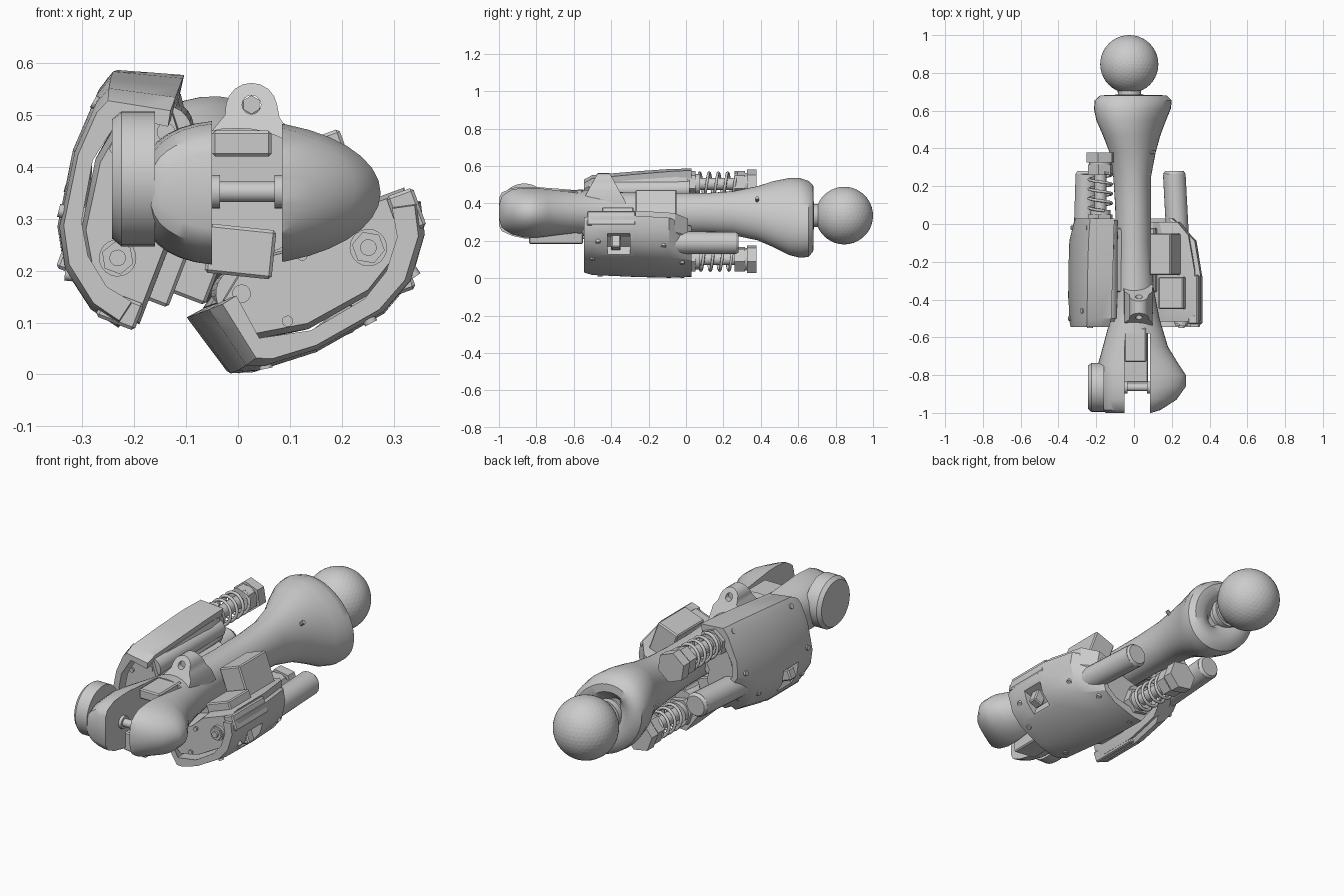
import bpy, bmesh, math
from mathutils import Matrix, Vector

if "Cube" in bpy.data.objects:
    bpy.data.objects.remove(bpy.data.objects["Cube"])

I = Matrix.Identity(4)


def finish(name, bm, m=I, angle=35):
    bmesh.ops.recalc_face_normals(bm, faces=bm.faces[:])
    bm.transform(m)
    me = bpy.data.meshes.new(name)
    bm.to_mesh(me)
    bm.free()
    ob = bpy.data.objects.new(name, me)
    bpy.context.collection.objects.link(ob)
    smooth(ob, angle)
    return ob


def smooth(ob, angle=35):
    bpy.ops.object.select_all(action='DESELECT')
    ob.select_set(True)
    bpy.context.view_layer.objects.active = ob
    bpy.ops.object.shade_smooth_by_angle(angle=math.radians(angle))


def loft(name, rings, m=I, angle=35):
    bm = bmesh.new()
    vs = [[bm.verts.new(p) for p in r] for r in rings]
    n = len(rings[0])
    for a, b in zip(vs, vs[1:]):
        for i in range(n):
            bm.faces.new((a[i], a[(i + 1) % n], b[(i + 1) % n], b[i]))
    bm.faces.new(vs[0])
    bm.faces.new(vs[-1])
    return finish(name, bm, m, angle)


def box(name, x, y, z, m=I, bevel=0.006):
    bm = bmesh.new()
    bmesh.ops.create_cube(bm, size=1)
    for v in bm.verts:
        v.co = [(r[0] + r[1]) / 2 + c * (r[1] - r[0]) for r, c in zip((x, y, z), v.co)]
    if bevel:
        bmesh.ops.bevel(bm, geom=bm.edges[:], offset=bevel, segments=1, affect='EDGES')
    return finish(name, bm, m, 10)


def rod(name, a, b, r, m=I, n=24, r2=None):
    a, b = Vector(a), Vector(b)
    bm = bmesh.new()
    bmesh.ops.create_cone(bm, cap_ends=True, segments=n, radius1=r,
                          radius2=r if r2 is None else r2, depth=(b - a).length)
    q = (b - a).to_track_quat('Z', 'Y').to_matrix().to_4x4()
    return finish(name, bm, m @ Matrix.Translation((a + b) / 2) @ q)


def cut(ob, cutter, angle=35):
    mod = ob.modifiers.new('cut', 'BOOLEAN')
    mod.operation, mod.solver, mod.object = 'DIFFERENCE', 'EXACT', cutter
    bpy.context.view_layer.objects.active = ob
    bpy.ops.object.modifier_apply(modifier=mod.name)
    bpy.data.objects.remove(cutter)
    smooth(ob, angle)


# Ball joint and neck
bm = bmesh.new()
bmesh.ops.create_icosphere(bm, subdivisions=4, radius=0.154)
finish('shoulder_ball', bm, Matrix.Translation((-0.025, 0.846, 0.335)), 2)
rod('ball_neck', (-0.02, 0.6, 0.335), (-0.025, 0.72, 0.335), 0.062)
rod('neck_collar', (-0.025, 0.655, 0.335), (-0.025, 0.685, 0.335), 0.075)


# Bone-shaped arm: rows of y, left, right, bottom, top, squareness of the left side
def section(y, xl, xr, zb, zt, nl, n=36):
    pts = []
    skew = 0.05 * min(1, max(0, (y - 0.3) / 0.2))
    for i in range(n):
        t = 2 * math.pi * i / n
        c, s = math.cos(t), math.sin(t)
        e = 2 / nl if c < 0 else 1
        c2, s2 = math.copysign(abs(c) ** e, c), math.copysign(abs(s) ** e, s)
        pts.append((c2 * (xr if c > 0 else -xl), y, (zb + zt) / 2 + s2 * (zt - zb) / 2 - skew * c))
    return pts


ROWS = [(-1.0, -0.15, 0.09, .28, .43, 2.6), (-0.985, -0.17, 0.14, .25, .46, 2.6),
        (-0.93, -0.18, 0.225, .225, .485, 2.6), (-0.86, -0.185, 0.275, .21, .49, 2.6),
        (-0.80, -0.19, 0.275, .21, .49, 2.6), (-0.74, -0.19, 0.235, .215, .485, 2.5),
        (-0.65, -0.165, 0.18, .22, .48, 2.4), (-0.5, -0.125, 0.135, .23, .47, 2.2),
        (-0.35, -0.095, 0.105, .235, .46, 2), (-0.1, -0.095, 0.09, .24, .455, 2),
        (0.1, -0.1, 0.09, .24, .455, 2), (0.25, -0.11, 0.09, .23, .465, 2),
        (0.38, -0.13, 0.115, .205, .49, 2), (0.47, -0.165, 0.14, .17, .515, 2),
        (0.55, -0.2, 0.17, .13, .53, 2), (0.61, -0.212, 0.195, .115, .53, 2),
        (0.655, -0.208, 0.2, .12, .515, 2), (0.68, -0.18, 0.175, .15, .49, 2),
        (0.683, -0.14, 0.13, .2, .45, 2), (0.66, -0.1, 0.08, .25, .42, 2),
        (0.63, -0.07, 0.05, .28, .39, 2)]
bone = loft('arm_bone', [section(*r) for r in ROWS], angle=40)
cut(bone, box('slot_cutter', (-0.05, 0.085), (-1.1, -0.58), (0, 0.7), bevel=0), 40)
for x, y, z in [(0.12, 0.38, 0.43), (-0.12, 0.38, 0.43)]:
    rod('bone_screw', (x * .7, y, z - .02), (x * .9, y, z), 0.01, n=10)

# Elbow fork: round cap, axle and slot blocks
rod('elbow_cap', (-0.16, -0.865, 0.377), (-0.225, -0.865, 0.377), 0.13, n=32)
rod('elbow_cap_rim', (-0.225, -0.865, 0.377), (-0.243, -0.865, 0.377), 0.13, n=32, r2=0.115)
rod('elbow_axle', (-0.1, -0.865, 0.352), (0.12, -0.865, 0.352), 0.02)
for x in (-0.05, 0.07):
    rod('axle_collar', (x, -0.865, 0.352), (x + 0.015, -0.865, 0.352), 0.032)
tilt = Matrix.Translation((0, -0.7, 0.24)) @ Matrix.Rotation(math.radians(6), 4, 'Y')
box('slot_block', (-0.06, 0.07), (-0.14, 0.15), (-0.05, 0.045), tilt)
box('slot_upper_block', (-0.05, 0.065), (-0.73, -0.55), (0.42, 0.47))

# Lug with eye on top of the fork
front = [(-0.06, 0.40), (-0.05, 0.47), (-0.025, 0.50)]
front += [(0.026 + 0.05 * math.cos(t), 0.512 + 0.05 * math.sin(t))
          for t in [math.radians(a) for a in range(170, 9, -20)]]
front += [(0.08, 0.495), (0.098, 0.47), (0.10, 0.40)]


def lug_y(z, s):
    return -0.44 + s * (0.03 + max(0, 0.565 - z) * 0.55)


lug = loft('top_lug', [[(x, lug_y(z, s), z) for x, z in front] for s in (-1, 1)])
cut(lug, rod('eye_cutter', (0.026, -0.7, 0.52), (0.026, -0.2, 0.52), 0.018))
rod('lug_eye', (0.026, -0.475, 0.52), (0.026, -0.405, 0.52), 0.018, n=6)

# Outer shell cross-section of an actuator, as a thick C shape
OUT = [(-.27, -.05), (-.256, .013), (-.2, .09), (-.13, .13), (.02, .155),
       (.15, .15), (.193, .137), (.215, .06), (.23, .007)]
INN = [(.185, .0), (.165, .1), (.02, .122), (-.11, .098), (-.17, .06), (-.215, .0), (-.225, -.06)]
CORE = [(-.25, -.085), (-.225, .015), (-.12, .085), (.02, .108), (.155, .09),
        (.2, .0), (.11, -.06), (.0, -.05), (-.08, -.085)]
TAPER = [(-.545, .95, .68, .92), (-.5, 1, .8, .97), (-.27, 1, .9, 1),
         (-.09, .88, .97, 1), (.03, .4, 1, .95)]


def taper(prof, y, a, b, c):
    return [(u * (a if u < 0 else b), y, v * c) for u, v in prof]


def actuator(side, origin, angle):
    m = Matrix.Translation(origin) @ Matrix.Rotation(math.radians(angle), 4, 'Y')
    # Shell with a rectangular window, and the core inside
    shell = loft(side + '_shell', [taper(OUT + INN, *t) for t in TAPER], m, 25)
    cut(shell, box('window_cutter', (-.24, -.14), (-.42, -.3), (.04, .2), m, 0), 25)
    box(side + '_window_block', (-.205, -.15), (-.40, -.35), (.03, .105), m)
    loft(side + '_core', [taper(CORE, -.515, .97, .75, .9), taper(CORE, -.46, 1, .82, 1),
                          taper(CORE, -.25, 1, .9, 1), taper(CORE, -.06, .86, .97, 1),
                          taper(CORE, .01, .6, .95, .9)], m, 25)
    box(side + '_end_bracket', (-.265, -.21), (-.53, -.27), (-.08, .0), m)
    # Gearbox and clamp against the bone
    box(side + '_gearbox', (-.17, -.05), (-.27, -.05), (-.235 if side == 'right' else -.19, -.05), m)
    box(side + '_gearbox_foot', (-.2, -.06), (-.45, -.28), (-.125, -.05), m)
    box(side + '_clamp', (-.03, .1), (-.36, -.02), (-.1, -.02), m)
    # Motor can
    rod(side + '_motor', (-.11, -.12, .045), (-.09, .265, .04), 0.06, m)
    rod(side + '_motor_cap', (-.09, .265, .04), (-.09, .28, .04), 0.06, m, r2=0.05)
    # Front nut and hinge tube
    rod(side + '_nut_washer', (-.145, -.5, 0), (-.145, -.53, 0), 0.036, m, 20)
    rod(side + '_front_nut', (-.145, -.52, 0), (-.145, -.54, 0), 0.032, m, 6)
    rod(side + '_nut_stud', (-.145, -.52, 0), (-.145, -.55, 0), 0.016, m, 14)
    rod(side + '_hinge', (.115, -.5, .0), (.125, .02, .0), 0.05, m)
    rod(side + '_hinge_pin', (.115, -.52, .0), (.115, -.48, .0), 0.018, m, 14)
    # Screws around the shell
    for u, y, v in [(-.21, -.47, .075), (-.18, -.12, .085), (.12, -.46, .143), (.16, -.02, .136),
                    (-.05, -.02, .135), (-.1, -.5, .13)]:
        rod(side + '_shell_screw', (u * .95, y, v - .03), (u, y, v + .009), 0.013, m, 12)
    for u, v in [(-.02, -.03), (.05, .08), (-.2, .03)]:
        rod(side + '_front_screw', (u, -.5, v), (u, -.525, v), 0.011, m, 10)
    # Bolt with spring and hex nuts
    u, v = .135, .05
    rod(side + '_spring_bolt', (u, -.05, v), (u, .36, v), 0.032, m, 16)
    rod(side + '_spring_seat', (u, 0, v), (u, .05, v), 0.07, m, 6)
    rod(side + '_spring_collar', (u, .05, v), (u, .075, v), 0.055, m)
    rod(side + '_lock_nut', (u, .26, v), (u, .315, v), 0.07, m, 6)
    rod(side + '_nut_gap', (u, .3, v), (u, .34, v), 0.06, m)
    rod(side + '_end_nut', (u, .325, v), (u, .378, v), 0.078, m, 6)
    cu = bpy.data.curves.new(side + '_spring', 'CURVE')
    cu.dimensions, cu.bevel_depth, cu.bevel_resolution = '3D', 0.008, 1
    cu.use_fill_caps = True
    turns, steps = 4, 80
    sp = cu.splines.new('POLY')
    sp.points.add(steps)
    for i, p in enumerate(sp.points):
        t = i / steps
        w = 2 * math.pi * turns * t
        p.co = (*(m @ Vector((u + .06 * math.cos(w), .07 + .2 * t, v + .06 * math.sin(w)))), 1)
    bpy.context.collection.objects.link(bpy.data.objects.new(side + '_spring', cu))


actuator('right', (0.115, 0, 0.195), 160)
actuator('left', (-0.18, 0, 0.36), -69)
